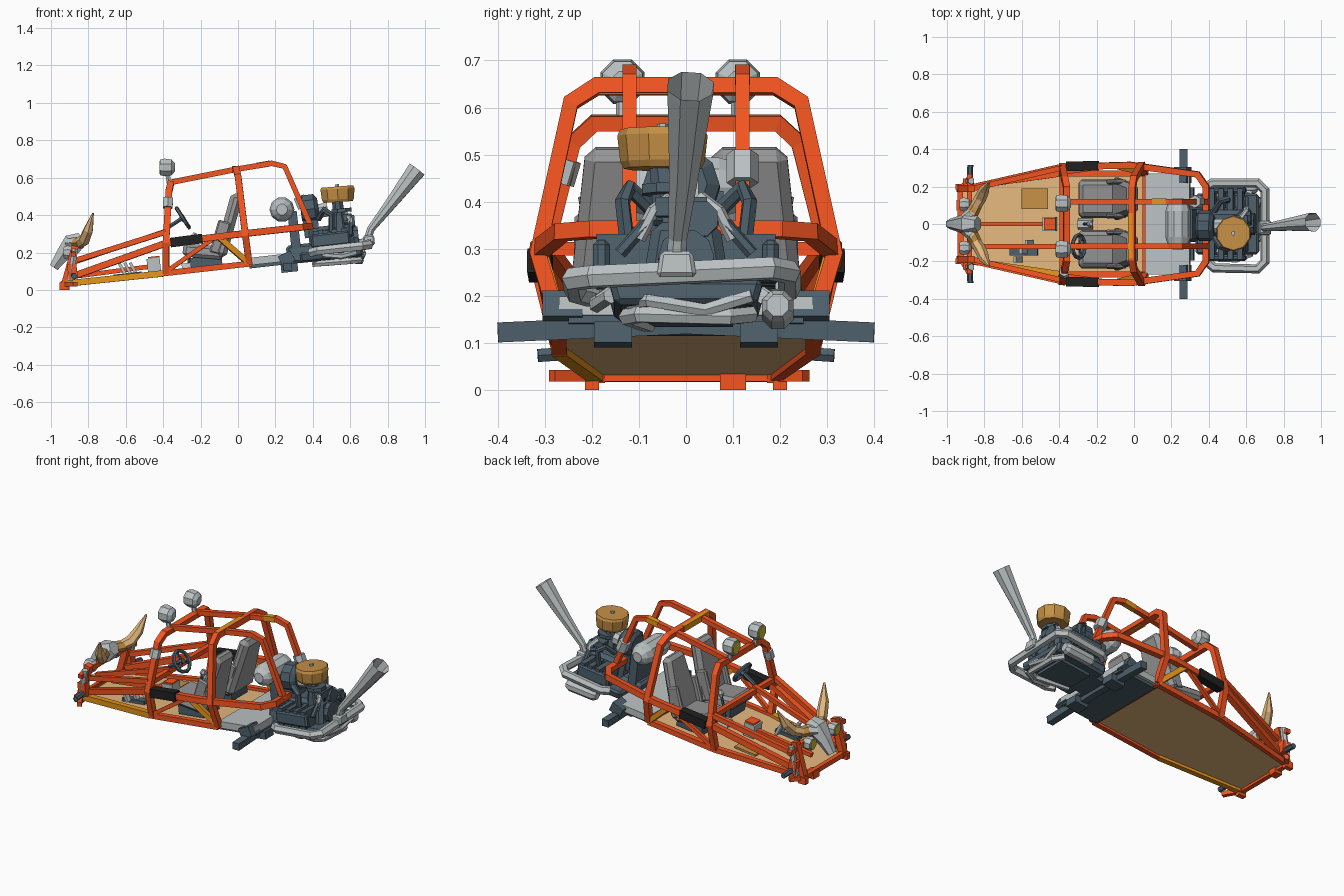
import bpy, bmesh
from math import cos, sin, pi, radians
from mathutils import Vector, Matrix, Euler

if "Cube" in bpy.data.objects:
    bpy.data.objects.remove(bpy.data.objects["Cube"])


def material(name, r, g, b):
    m = bpy.data.materials.new(name)
    m.diffuse_color = (r, g, b, 1)
    m.use_nodes = True
    m.node_tree.nodes["Principled BSDF"].inputs["Base Color"].default_value = m.diffuse_color
    return m


ORANGE = material("orange_paint", .9, .09, .015)
AMBER = material("amber_paint", .8, .3, .01)
TAN = material("tan_panel", .78, .48, .21)
BROWN = material("filter_brown", .56, .28, .06)
STEEL = material("dark_steel", .075, .115, .145)
SILVER = material("silver", .5, .54, .55)
SEAT = material("seat_grey", .3, .3, .3)
BLACK = material("black_grip", .015, .015, .015)
LENS = material("yellow_lens", .6, .5, .04)
TILT = -radians(6.5)


def finish(name, bm, mat):
    bmesh.ops.recalc_face_normals(bm, faces=bm.faces)
    me = bpy.data.meshes.new(name)
    bm.to_mesh(me)
    bm.free()
    me.materials.append(mat)
    ob = bpy.data.objects.new(name, me)
    bpy.context.collection.objects.link(ob)
    return ob


def tube(name, pts, r, mat, n=6, closed=False, open_end=False):
    """Sweep an n-gon along a path; r is one radius or one per point."""
    p = [Vector(q) for q in pts]
    k = len(p)
    rad = r if isinstance(r, (list, tuple)) else [r] * k
    bm, rings, u = bmesh.new(), [], None
    for i in range(k):
        a = p[i - 1] if i or closed else p[i]
        b = p[(i + 1) % k] if i < k - 1 or closed else p[i]
        t = (p[i] - a).normalized() + (b - p[i]).normalized()
        t.normalize()
        if u is None:
            u = Vector((0, 0, 1)) if abs(t.z) < .9 else Vector((1, 0, 0))
        u = (u - t * u.dot(t)).normalized()
        v = t.cross(u)
        rings.append([bm.verts.new(p[i] + rad[i] * (u * cos((j + .5) * 2 * pi / n) + v * sin((j + .5) * 2 * pi / n)))
                      for j in range(n)])
    for i in range(k if closed else k - 1):
        A, B = rings[i], rings[(i + 1) % k]
        for j in range(n):
            bm.faces.new((A[j], A[(j + 1) % n], B[(j + 1) % n], B[j]))
    if not closed:
        bm.faces.new(rings[0])
        if not open_end:
            bm.faces.new(rings[-1])
    return finish(name, bm, mat)


def box(name, loc, size, mat, rot=(0, 0, 0), taper=1, bevel=0):
    bm = bmesh.new()
    bmesh.ops.create_cube(bm, size=1)
    for v in bm.verts:
        s = taper if v.co.z > 0 else 1
        v.co = Vector((v.co.x * size[0], v.co.y * size[1] * s, v.co.z * size[2]))
    if bevel:
        bmesh.ops.bevel(bm, geom=bm.edges[:], offset=bevel, segments=1, affect='EDGES')
    bm.transform(Matrix.Translation(loc) @ Euler(rot).to_matrix().to_4x4())
    return finish(name, bm, mat)


def pair(name, pts, *args, **kw):
    for s, side in ((1, "left"), (-1, "right")):
        tube(f"{name}_{side}", [(x, s * y, z) for x, y, z in pts], *args, **kw)


def box_pair(name, loc, *args, **kw):
    for s, side in ((1, "left"), (-1, "right")):
        box(f"{name}_{side}", (loc[0], s * loc[1], loc[2]), *args, **kw)


def arch(name, half, r, mat):
    tube(name, half + [(x, -y, z) for x, y, z in reversed(half)], r, mat, 4)


# Roll cage of square tubes
R = .0245
arch("front_hoop", [(-.385, .27, .09), (-.385, .31, .25), (-.37, .24, .525), (-.36, .195, .567)], R, ORANGE)
arch("main_hoop", [(.06, .27, .14), (.04, .315, .29), (0, .245, .61), (-.01, .19, .645)], R, ORANGE)
arch("waist_rail", [(-.89, .19, .07), (-.385, .305, .25), (-.02, .315, .295), (.34, .265, .335), (.385, .2, .34)], R, ORANGE)
pair("roof_rail", [(-.36, .12, .575), (-.01, .12, .645), (.18, .12, .677), (.25, .12, .66), (.39, .12, .34)], .021, ORANGE, 4)
arch("floor_rail", [(.06, .27, .14), (-.385, .27, .09), (-.93, .19, .033)], .022, ORANGE)
pair("hood_brace", [(-.86, .19, .16), (-.385, .3, .31)], .02, ORANGE, 4)
pair("door_diagonal", [(-.38, .275, .1), (-.13, .31, .275)], .016, ORANGE, 4)
pair("rear_door_diagonal", [(-.1, .31, .28), (.06, .27, .14)], .021, AMBER, 4)
tube("dash_bar", [(-.385, -.3, .3), (-.385, .3, .3)], .02, ORANGE, 4)
tube("floor_cross_bar", [(.06, -.27, .14), (.06, .27, .14)], .022, ORANGE, 4)
tube("amber_floor_section", [(-.92, -.192, .034), (-.4, -.268, .088)], .024, AMBER, 4)
tube("amber_hoop_section", [(-.015, .06, .645), (-.015, -.185, .645)], .0245, AMBER, 4)
tube("amber_roof_section", [(.1, .12, .664), (.17, .12, .676)], .0225, AMBER, 4)
pair("black_grip", [(-.36, .308, .253), (-.19, .312, .275)], .036, BLACK, 4)
tube("hoop_tape", [(-.376, -.267, .44), (-.373, -.252, .49)], .03, SILVER)
tube("rail_tape", [(.35, .12, .44), (.325, .12, .5)], .034, SILVER)

# Floor pan, following the floor rails
bm = bmesh.new()
pan = [(-.93, .185, .03), (-.385, .265, .088), (.06, .265, .138)]
bm.faces.new([bm.verts.new(q) for q in pan + [(x, -y, z) for x, y, z in reversed(pan)]])
bmesh.ops.solidify(bm, geom=bm.faces[:], thickness=.012)
finish("floor_pan", bm, TAN)
box("floor_hatch", (-.53, .135, .083), (.14, .11, .012), BROWN, (0, TILT, 0))

# Front end
tube("front_bumper", [(-.87, -.285, .03), (-.925, -.19, .03), (-.925, .19, .03), (-.875, .255, .03)], .018, ORANGE, 4)
tube("front_upper_bar", [(-.88, -.2, .205), (-.88, .2, .205)], .02, ORANGE, 4)
pair("front_post", [(-.93, .19, .02), (-.87, .19, .235)], .026, ORANGE, 4)
box_pair("bumper_clamp", (-.93, .2, .02), (.05, .03, .04), ORANGE)
box("tow_bracket", (-.925, .1, .022), (.05, .055, .044), ORANGE)
box_pair("front_pivot", (-.885, .22, .1), (.05, .045, .08), ORANGE, (0, TILT, 0))
pair("front_shock", [(-.87, .23, .22), (-.9, .225, .05)], .018, SILVER)
pair("front_stub", [(-.88, .21, .08), (-.875, .315, .073)], .016, STEEL)
pair("front_upper_stub", [(-.88, .2, .2), (-.88, .265, .19)], .018, ORANGE, 4)


def lamp(name, x, y, z, r):
    tube(name, [(x + .8 * r, y, z), (x + .45 * r, y, z), (x - .3 * r, y, z), (x - .75 * r, y, z)],
         [.45 * r, .9 * r, r, .88 * r], SILVER, 8)
    tube(name + "_lens", [(x - .7 * r, y, z), (x - .82 * r, y, z)], [.78 * r, .7 * r], LENS, 8)


for y, side in ((.11, "left"), (-.135, "right")):
    lamp("roof_lamp_" + side, -.378, y, .655, .051)
    tube("roof_lamp_stem_" + side, [(-.37, y, .57), (-.375, y, .61)], .014, SILVER)
    lamp("headlamp_" + side, -.9, y * .95, .2, .04)

# Horned skull
tube("skull", [(-.985, 0, .12), (-.94, 0, .185), (-.885, 0, .245), (-.835, 0, .275)], [.028, .042, .066, .04], SILVER, 6)
pair("skull_brow", [(-.91, .03, .25), (-.86, .065, .255)], [.025, .03], SILVER)
pair("horn_base", [(-.87, .05, .25), (-.84, .105, .25)], [.034, .031], BROWN)
pair("horn", [(-.85, .09, .25), (-.82, .14, .27), (-.8, .185, .32), (-.775, .225, .41)], [.029, .032, .028, .005], TAN)

# Seats
for s, side in ((1, "left"), (-1, "right")):
    y = s * .135
    box("seat_back_" + side, (-.05, y, .345), (.065, .23, .35), SEAT, (0, .27, 0), .68, .022)
    box("seat_cushion_" + side, (-.185, y, .205), (.22, .215, .07), SEAT, (0, .08, 0), .85, .018)
    box("seat_base_" + side, (-.17, y, .15), (.17, .15, .06), STEEL, (0, TILT, 0))
    for e in (-1, 1):
        box(f"seat_bolster_{side}_{e + 1}", (-.095, y + e * .09, .28), (.07, .03, .18), SEAT, (0, .28, 0), .8, .008)

# Controls
c, ax, wr = Vector((-.295, -.12, .385)), Vector((.84, 0, .54)), .062
up = Vector((-.54, 0, .84))
side_v = Vector((0, 1, 0))
rim = [c + wr * (up * cos(a * pi / 6) + side_v * sin(a * pi / 6)) for a in range(12)]
tube("steering_wheel", rim, .011, STEEL, 5, closed=True)
for i in (0, 4, 8):
    tube(f"steering_spoke_{i}", [c, rim[i]], .007, STEEL, 4)
tube("steering_hub", [c - ax * .015, c + ax * .012], .018, STEEL)
tube("steering_shaft", [c, c - ax * .1], .012, STEEL)
tube("steering_column", [(-.37, -.12, .32), (-.87, -.12, .15)], .018, ORANGE, 4)
tube("centre_bar", [(-.85, 0, .075), (-.47, 0, .125)], .017, ORANGE, 4)
box("brake_box", (-.45, 0, .13), (.07, .075, .08), SILVER, (0, TILT, 0))
box("brake_box_lid", (-.45, 0, .173), (.06, .065, .012), ORANGE, (0, TILT, 0))
box("pedal_plate", (-.59, -.145, .08), (.15, .045, .02), STEEL, (0, TILT, 0))
for i, y in enumerate((-.19, -.145, -.1)):
    box(f"pedal_{i}", (-.62 + i * .03, y, .115), (.016, .03, .07), SILVER, (0, -.5, 0))
tube("gear_lever", [(-.27, 0, .11), (-.25, 0, .23), (-.235, 0, .28)], .008, STEEL)
tube("gear_knob", [(-.24, 0, .265), (-.235, 0, .285), (-.23, 0, .305)], [.01, .02, .01], SILVER)
box("gear_boot", (-.26, 0, .125), (.08, .06, .04), SILVER, (0, TILT, 0), .6)

# Rear tray and axle
box("rear_tray", (.18, 0, .165), (.24, .54, .04), SILVER, (0, TILT, 0))
box("rear_underplate", (.18, 0, .138), (.24, .5, .02), STEEL, (0, TILT, 0))
pair("rear_axle", [(.26, 0, .14), (.265, .4, .122)], .03, STEEL, 4)
box_pair("axle_mount", (.26, .262, .168), (.075, .085, .06), STEEL, (0, TILT * 4, 0))
box_pair("axle_clamp", (.275, .155, .118), (.09, .08, .045), STEEL, (0, TILT, 0))
tube("fuel_tank", [(.235, y, .43) for y in (-.135, -.11, -.07, .07, .11, .135)], [.03, .055, .067, .067, .055, .03], SILVER, 10)
box("tank_stand", (.3, 0, .32), (.05, .16, .2), STEEL, (0, TILT, 0))

# Engine
box("gearbox", (.38, 0, .2), (.24, .2, .1), STEEL, (0, TILT, 0), .75, .015)
box("sump", (.5, 0, .19), (.34, .3, .055), STEEL, (0, TILT, 0), 1.1, .012)
box("sump_plate", (.5, 0, .157), (.2, .2, .025), STEEL, (0, TILT, 0))
box("engine_block", (.5, 0, .27), (.24, .19, .15), STEEL, (0, TILT, 0), .75, .02)
for i in range(4):
    box_pair(f"cylinder_fin_{i}", (.42 + i * .05, .125, .265 + i * .005), (.03, .13, .1), STEEL, (0, TILT, 0))
box_pair("valve_cover", (.495, .18, .27), (.21, .035, .075), STEEL, (0, TILT, 0), 1, .01)
tube("fan_shroud", [(.335, -.01, .425), (.35, -.01, .427), (.41, -.01, .435), (.43, -.01, .438)], [.06, .082, .082, .055], STEEL, 10)
box("fan_stand", (.39, -.01, .35), (.08, .1, .14), STEEL, (0, TILT, 0))
tube("generator", [(.42, -.01, .42), (.48, -.01, .43)], .04, SILVER, 8)
tube("crank_pulley", [(.62, 0, .28), (.645, 0, .283)], .06, STEEL, 10)
tube("small_pulley", [(.59, .03, .36), (.625, .03, .364)], .04, STEEL, 8)
tube("drive_belt", [(.6, -.05, .29), (.6, -.02, .37), (.6, .06, .37), (.6, .06, .28)], .008, BLACK, 4, closed=True)
tube("carburettor", [(.545, -.03, .33), (.54, -.04, .4), (.53, -.05, .48)], [.05, .034, .03], STEEL, 8)
tube("carburettor_flange", [(.555, -.04, .415), (.553, -.04, .435)], .058, STEEL, 8)
box("throttle_body", (.57, -.01, .385), (.08, .11, .04), STEEL, (0, TILT, 0))
tube("air_filter", [(.535, -.05, .47), (.534, -.05, .485), (.532, -.05, .54), (.531, -.05, .553)], [.082, .09, .096, .09], BROWN, 10)
tube("air_filter_nut", [(.531, -.05, .55), (.53, -.05, .565)], .012, SILVER)
pair("intake_hose", [(.43, .07, .38), (.46, .12, .43), (.5, .135, .4), (.5, .125, .31)], .017, STEEL)
pair("rear_hose", [(.54, .03, .36), (.6, .08, .36), (.6, .14, .29)], .014, STEEL)
pair("coolant_pipe", [(.57, .03, .41), (.6, .07, .38), (.6, .1, .32)], .014, SILVER)

# Exhaust
tube("exhaust_loop", [(.38, .19, .21), (.42, .22, .215), (.66, .22, .25), (.7, .18, .258), (.7, -.2, .24),
                      (.66, -.24, .235), (.43, -.235, .21), (.39, -.2, .2)], .026, SILVER)
tube("lower_exhaust", [(.4, -.08, .14), (.6, -.125, .155), (.65, -.1, .16), (.655, .09, .155), (.61, .14, .16)], .019, SILVER)
tube("cross_exhaust", [(.62, -.12, .185), (.67, -.08, .19), (.66, .04, .17), (.67, .14, .2)], .015, SILVER)
pair("exhaust_header", [(.45, .14, .22), (.46, .19, .185), (.55, .19, .18), (.63, .16, .2)], .017, SILVER)
tube("muffler", [(.46, .195, .16), (.48, .195, .162), (.64, .195, .178), (.66, .195, .18)], [.025, .036, .036, .025], SILVER, 8)
box("exhaust_joint", (.7, -.02, .265), (.06, .085, .055), SILVER, (0, TILT, 0), .8, .008)
tube("exhaust_trumpet", [(.69, -.02, .26), (.71, -.018, .325), (.82, -.004, .465), (.957, .01, .645)],
     [.022, .022, .034, .053], SILVER, 8, open_end=True)
